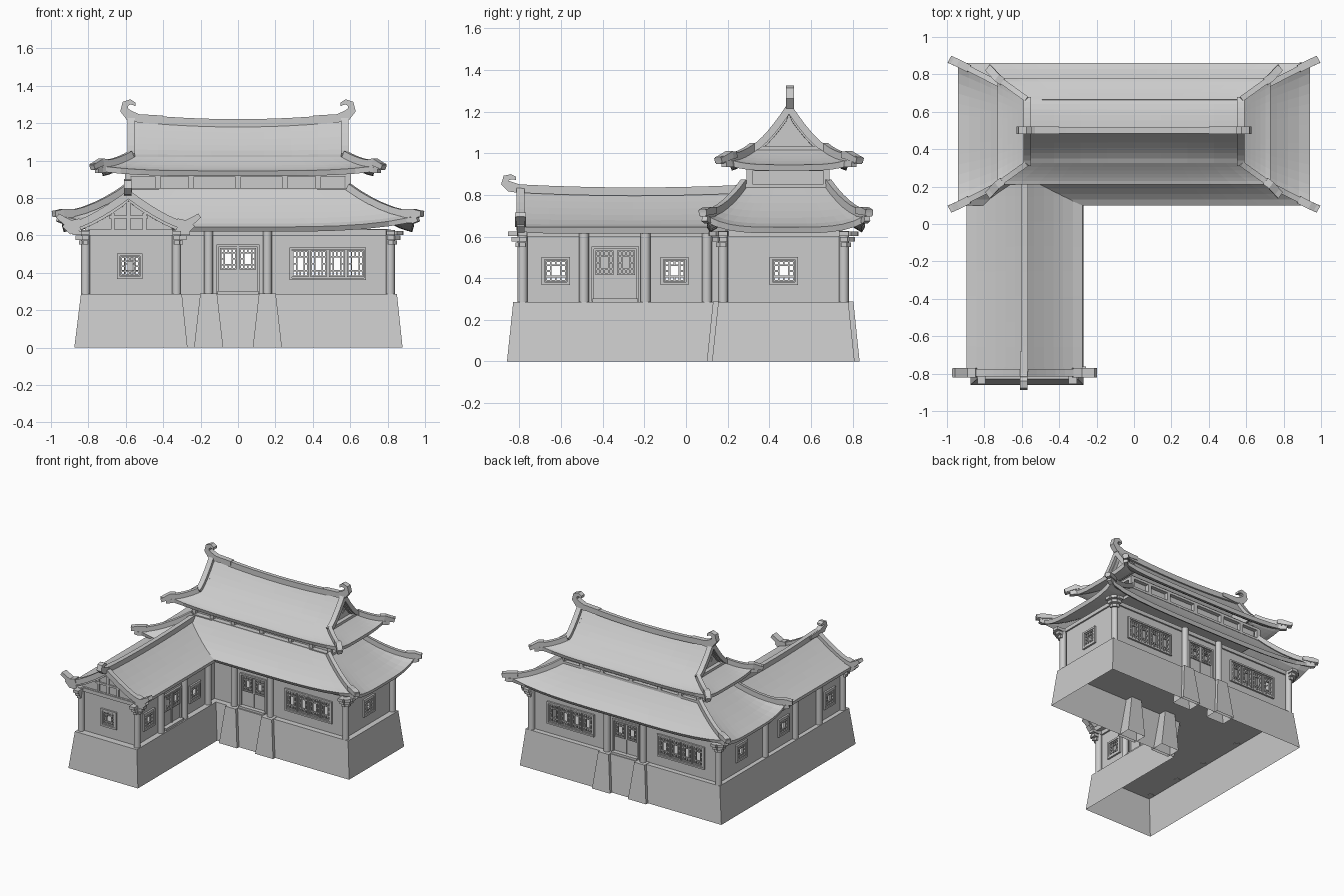
import bpy, bmesh, math
from mathutils import Matrix, Vector

if "Cube" in bpy.data.objects:
    bpy.data.objects.remove(bpy.data.objects["Cube"], do_unlink=True)

grey = bpy.data.materials.new("plain_grey")
grey.use_nodes = True
grey.diffuse_color = (0.6, 0.6, 0.6, 1)
grey.node_tree.nodes["Principled BSDF"].inputs["Base Color"].default_value = (0.6, 0.6, 0.6, 1)


def finish(name, bm, thick=0, offset=-1, smooth=False):
    mesh = bpy.data.meshes.new(name)
    bm.to_mesh(mesh)
    bm.free()
    mesh.materials.append(grey)
    ob = bpy.data.objects.new(name, mesh)
    bpy.context.collection.objects.link(ob)
    if thick:
        mod = ob.modifiers.new("thickness", 'SOLIDIFY')
        mod.thickness, mod.offset = thick, offset
    if smooth:
        bpy.ops.object.select_all(action='DESELECT')
        ob.select_set(True)
        bpy.context.view_layer.objects.active = ob
        bpy.ops.object.shade_smooth_by_angle(angle=math.radians(40))
    return ob


def frame_at(x, y, degrees):
    # local x runs along the wall, local -y points outward
    return Matrix.Translation((x, y, 0)) @ Matrix.Rotation(math.radians(degrees), 4, 'Z')


def box(bm, M, x0, x1, y0, y1, z0, z1):
    centre = Matrix.Translation(((x0 + x1) / 2, (y0 + y1) / 2, (z0 + z1) / 2))
    bmesh.ops.create_cube(bm, size=1, matrix=M @ centre @ Matrix.Diagonal((x1 - x0, y1 - y0, z1 - z0, 1)))


def loft(bm, bottom, top, z):
    lo = [bm.verts.new((x, y, 0)) for x, y in bottom]
    hi = [bm.verts.new((x, y, z)) for x, y in top]
    for i in range(len(lo)):
        j = (i + 1) % len(lo)
        bm.faces.new((lo[i], lo[j], hi[j], hi[i]))
    bm.faces.new(hi)


def sheet(bm, f, nu, nv):
    grid = [[bm.verts.new(f(u / nu, v / nv)) for v in range(nv + 1)] for u in range(nu + 1)]
    for u in range(nu):
        for v in range(nv):
            face = bm.faces.new((grid[u][v], grid[u + 1][v], grid[u + 1][v + 1], grid[u][v + 1]))
            face.normal_update()
            if face.normal.z < 0:
                face.normal_flip()


def sweep(bm, path, width, heights):
    # rectangular bar following a path in a vertical plane
    pts = [Vector(p) for p in path]
    if not isinstance(heights, (list, tuple)):
        heights = [heights] * len(pts)
    flat = pts[1] - pts[0]
    side = Vector((flat.y, -flat.x, 0)).normalized()
    rings = []
    for i, p in enumerate(pts):
        tangent = (pts[min(i + 1, len(pts) - 1)] - pts[max(i - 1, 0)]).normalized()
        up = side.cross(tangent)
        rings.append([bm.verts.new(p + side * a * width / 2 + up * b * heights[i] / 2)
                      for a, b in ((-1, -1), (1, -1), (1, 1), (-1, 1))])
    for a, b in zip(rings, rings[1:]):
        for k in range(4):
            bm.faces.new((a[k], a[(k + 1) % 4], b[(k + 1) % 4], b[k]))
    bm.faces.new(rings[0][::-1])
    bm.faces.new(rings[-1])
    bmesh.ops.recalc_face_normals(bm, faces=bm.faces)


# Stone platform with battered sides, and buttresses by the doors
FLOOR = 0.285
bm = bmesh.new()
loft(bm, [(-.875, -.86), (-.27, -.86), (-.27, .125), (.88, .125), (.88, .81), (-.875, .81)],
     [(-.84, -.83), (-.3, -.83), (-.3, .155), (.85, .155), (.85, .78), (-.84, .78)], FLOOR)
finish("platform", bm)
bm = bmesh.new()
for c in (-.157, .157):
    for s in (-1, 1):
        rects = [[(c - w, .467 + s * .25), (c + w, .467 + s * .25), (c + w, .467 + s * d), (c - w, .467 + s * d)]
                 for w, d in ((.078, .367), (.045, .337))]
        loft(bm, *rects, FLOOR + .003)
bmesh.ops.recalc_face_normals(bm, faces=bm.faces)
finish("buttresses", bm)

# Walls with pierced windows
joinery = bmesh.new()


def surround(M, cx, cz, w, h, t, d):
    x, z = w / 2, h / 2
    for s in (-1, 1):
        box(joinery, M, cx + s * (x + t / 2) - t / 2, cx + s * (x + t / 2) + t / 2, -d, .005, cz - z - t, cz + z + t)
        box(joinery, M, cx - x, cx + x, -d, .005, cz + s * (z + t / 2) - t / 2, cz + s * (z + t / 2) + t / 2)


def lattice(M, cx, cz, w, h):
    b = .004
    surround(M, cx, cz, w - .014, h - .014, .008, .016)
    for s in (-1, 1):
        x, z = cx + s * w * .24, cz + s * h * .27
        box(joinery, M, x - b, x + b, -.012, .002, cz - h / 2, cz + h / 2)
        box(joinery, M, cx - w / 2, cx + w / 2, -.012, .002, z - b, z + b)
        box(joinery, M, cx - b, cx + b, -.011, .001, min(z, cz + s * h / 2), max(z, cz + s * h / 2))
        box(joinery, M, min(x, cx + s * w / 2), max(x, cx + s * w / 2), -.011, .001, cz - b, cz + b)


def wall(name, M, x0, x1, windows=(), doors=(), groups=()):
    holes = [(c, .435, .1, .1) for c in windows]
    holes += [(c + s * .052, .475, .085, .115) for c in doors for s in (-1, 1)]
    holes += [(c + i * .098, .448, .084, .14) for c in groups for i in (-1.5, -.5, .5, 1.5)]
    xs = sorted({x0, x1} | {h[0] + s * h[2] / 2 for h in holes for s in (-1, 1)})
    zs = sorted({FLOOR, .635} | {h[1] + s * h[3] / 2 for h in holes for s in (-1, 1)})
    bm = bmesh.new()
    for a, b in zip(xs, xs[1:]):
        for lo, hi in zip(zs, zs[1:]):
            mx, mz = (a + b) / 2, (lo + hi) / 2
            if not any(abs(mx - h[0]) < h[2] / 2 and abs(mz - h[1]) < h[3] / 2 for h in holes):
                bm.faces.new([bm.verts.new(M @ Vector((x, 0, z))) for x, z in ((a, lo), (b, lo), (b, hi), (a, hi))])
    bmesh.ops.remove_doubles(bm, verts=bm.verts, dist=1e-4)
    finish(name, bm, .012, 0)
    for h in holes:
        lattice(M, *h)
    for c in windows:
        surround(M, c, .435, .108, .108, .014, .02)
    for c in groups:
        surround(M, c, .448, .385, .15, .012, .02)
    for c in doors:
        surround(M, c, .42, .205, .24, .012, .02)
        box(joinery, M, c - .005, c + .005, -.012, 0, .3, .54)
        box(joinery, M, c - .11, c + .11, -.04, 0, FLOOR, .302)
    box(joinery, M, x0, x1, -.018, .01, .6, .63)


wall("front_wall", frame_at(0, .205, 0), -.4, .8, doors=[0], groups=[.48])
wall("back_wall", frame_at(0, .735, 180), -.8, .8, doors=[0], groups=[-.48, .48])
wall("left_wall", frame_at(.8, 0, 90), .205, .735, windows=[.47])
wall("right_wall", frame_at(-.8, 0, -90), -.735, .77, windows=[-.47, .055, .625])
wall("wing_inner_wall", frame_at(-.35, 0, 90), -.77, .205, windows=[-.625, -.055], doors=[-.34])
wall("wing_front_wall", frame_at(0, -.77, 0), -.8, -.35, windows=[-.578])
finish("window_and_door_joinery", joinery)

# Round columns and stepped eave brackets
bm = bmesh.new()
spots = [(x, y) for x in (-.815, -.157, .157, .815) for y in (.178, .758)]
spots += [(x, y) for x in (-.815, -.328) for y in (-.785, -.49, -.195)] + [(-.328, .1)]
for x, y in spots:
    bmesh.ops.create_cone(bm, cap_ends=True, segments=12, radius1=.024, radius2=.024, depth=.345,
                          matrix=Matrix.Translation((x, y, FLOOR + .17)))
finish("columns", bm, smooth=True)
bm = bmesh.new()
for x, y, a in ((.815, .178, 45), (.815, .178, 0), (.815, .178, 90), (.815, .758, 135), (.815, .758, 180),
                (.815, .758, 90), (-.815, .758, 225), (-.815, .758, 180), (-.815, .758, 270), (-.815, .178, 270),
                (-.815, -.785, 0), (-.328, -.785, 0), (-.815, -.785, 270), (-.328, -.785, 90)):
    for i in range(3):
        box(bm, frame_at(x, y, a), -.014 - .004 * i, .014 + .004 * i, -.035 - .018 * i, .01, .55 + .026 * i, .572 + .026 * i)
finish("eave_brackets", bm)


# Hipped roof skirts with raised corners
def skirt(name, cy, top, eave, lift, tip):
    def point(k, s, t):
        (ax, ay, az), (bx, by, bz) = top, eave
        x, y = ax + (bx - ax) * t, ay + (by - ay) * t
        z = az + (bz - az) * (1 - (1 - t) ** 1.35) + lift * t ** 1.5 * abs(s) ** 4
        px, py = ((s * x, -y), (x, s * y), (-s * x, y), (-x, -s * y))[k]
        return Vector((px, cy + py, z))
    bm = bmesh.new()
    for k in range(4):
        sheet(bm, lambda u, v: point(k, 2 * u - 1, v), 14, 6)
    bmesh.ops.remove_doubles(bm, verts=bm.verts, dist=1e-4)
    finish(name, bm, .03)
    bm = bmesh.new()
    for k in range(4):
        path = [point(k, 1, i / 6) + Vector((0, 0, .014)) for i in range(7)]
        sx, sy = math.copysign(1, path[-1].x), math.copysign(1, path[-1].y - cy)
        end = Vector((sx * tip[0], cy + sy * tip[1], tip[2]))
        sweep(bm, path + [end], .03, .036)
        mid = path[-2] + Vector((0, 0, .008))
        sweep(bm, [mid, path[-1] + Vector((0, 0, .008)), end], .042, [.03, .038, .026])
        sweep(bm, [path[-2] - Vector((0, 0, .03)), path[-1] - Vector((0, 0, .035)), path[-1].lerp(end, .5) - Vector((0, 0, .026))], .03, .03)
    finish(name + "_hip_ridges", bm)


skirt("lower_roof", .48, (.59, .2, .845), (.94, .38, .645), .055, (.985, .4, .715))
skirt("upper_roof_skirt", .495, (.57, .17, 1.02), (.73, .285, .945), .025, (.78, .34, .965))

# Low upper storey between the roofs
bm = bmesh.new()
I = Matrix.Identity(4)
box(bm, I, -.57, .57, .32, .66, .8, .96)
box(bm, I, -.61, .61, .28, .69, .835, .853)
box(bm, I, -.6, .6, .29, .69, .915, .935)
for x in (-.59, -.43, -.25, 0, .25, .43, .59):
    for y in (.305, .675):
        box(bm, I, x - .015, x + .015, y - .015, y + .015, .85, .93)
finish("upper_storey", bm)


# Curved gable roofs
def drop(t, power=1.5):
    return 1 - (1 - t) ** power


def main_slope(s, x):
    t = abs(s)
    return Vector((x, .495 + s * .175, 1.19 - .175 * drop(t, 1.4) + .02 * (x / .57) ** 2 * (1 - t)))


def wing_slope(s, y):
    t = abs(s)
    return Vector((-.585 + s * .31, y, .8 - .155 * drop(t, 1.4) + .015 * (2 * y / .8 + .6) ** 2 * (1 - t) * .5))


bm = bmesh.new()
sheet(bm, lambda u, v: main_slope(2 * u - 1, -.57 + 1.14 * v), 12, 8)
finish("upper_gable_roof", bm, .02)
bm = bmesh.new()
sheet(bm, lambda u, v: wing_slope(2 * u - 1, -.79 + 1.07 * v), 12, 8)
finish("wing_roof", bm, .03)

# Gable walls, edge trims and carved scrolls
bm = bmesh.new()
for x in (-.54, .54):
    sheet(bm, lambda u, v: main_slope(2 * u - 1, x).lerp(Vector((x, .495 + (2 * u - 1) * .175, 1)), v), 12, 1)
sheet(bm, lambda u, v: wing_slope(1.5 * u - .75, -.77).lerp(Vector((-.585 + (1.5 * u - .75) * .31, -.77, .62)), v), 12, 1)
finish("gable_walls", bm, .012, 0)
trim = bmesh.new()
for x in (-.57, .57):
    out = math.copysign(1, x)
    box(trim, I, min(x - out * .02, x + out * .012), max(x - out * .02, x + out * .012), .33, .66, 1.015, 1.035)
    for s in (-1, 1):
        sweep(trim, [main_slope(s * i / 6, x) + Vector((0, 0, .008)) for i in range(7)], .04, .034)
        scroll = [Vector((x - out * .025, .495 + s * (.028 + r * math.cos(a)), 1.085 + r * math.sin(a)))
                  for a, r in ((3.4, .028), (2.5, .02), (1.5, .018), (.4, .017), (-.7, .016), (-1.8, .012))]
        for a, b in zip(scroll, scroll[1:]):
            sweep(trim, [a, b], .012, .006)
for s in (-1, 1):
    path = [wing_slope(s * i / 6, -.795) + Vector((0, 0, .004)) for i in range(7)]
    end = Vector((-.585 + s * .38, -.795, .705))
    sweep(trim, path + [end], .04, [.04] * 7 + [.024])
    sweep(trim, [path[-2] + Vector((0, 0, .012)), path[-1] + Vector((0, 0, .014)), end], .052, [.03, .036, .026])
    sweep(trim, [path[-2] - Vector((0, 0, .022)), path[-1] - Vector((0, 0, .03)), path[-1].lerp(end, .5) - Vector((0, 0, .02))], .036, .028)
finish("gable_edge_trim", trim)
bm = bmesh.new()
box(bm, I, -.83, -.32, -.795, -.76, .6, .628)
for x, top in ((-.585, .78), (-.67, .72), (-.5, .72)):
    box(bm, I, x - .01, x + .01, -.785, -.765, .62, top)
box(bm, I, -.69, -.48, -.787, -.765, .69, .705)
finish("wing_gable_timbers", bm)

# Ridges with curled end ornaments
ridges = bmesh.new()
sweep(ridges, [(x / 8 * .58, .5, 1.2 + .03 * (x / 8) ** 2) for x in range(-8, 9)], .03, .042)
sweep(ridges, [wing_slope(0, -.79 + 1.07 * i / 8) + Vector((0, 0, .016)) for i in range(9)], .035, .04)
finish("roof_ridges", ridges)


def curl(bm, origin, direction, scale, rise):
    shape = [(-.13, .0, .03), (0, .0, .045), (.05, .015, .055), (.078, .045, .045), (.072, .078, .036),
             (.045, .088, .028), (.024, .078, .018), (.02, .066, .006)]
    d = Vector(direction)
    sweep(bm, [Vector(origin) + d * a * scale + Vector((0, 0, b * rise)) for a, b, h in shape],
          .04, [h * scale for a, b, h in shape])


bm = bmesh.new()
for s in (-1, 1):
    curl(bm, (s * .53, .5, 1.225), (s, 0, 0), 1, 1)
curl(bm, (-.59, -.8, .83), (0, -1, 0), .9, .65)
finish("ridge_end_ornaments", bm)
